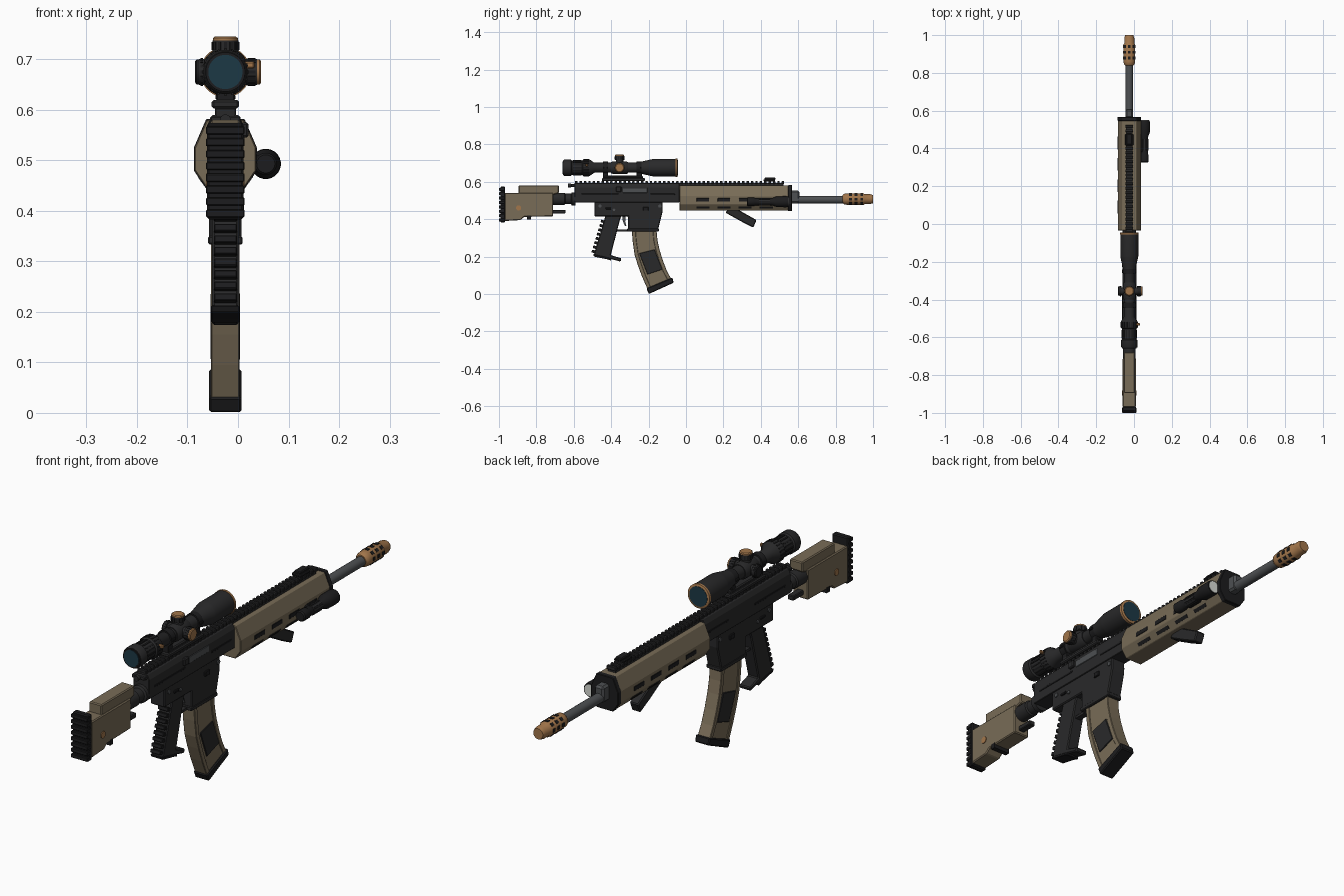
import bpy, bmesh, math
from mathutils import Matrix, Vector

if "Cube" in bpy.data.objects:
    bpy.data.objects.remove(bpy.data.objects["Cube"])

CX, BZ, SZ = -0.025, 0.504, 0.675      # centre plane, bore height, scope height

def mat(name, c):
    m = bpy.data.materials.new(name)
    m.diffuse_color = (*c, 1)
    m.use_nodes = True
    m.node_tree.nodes["Principled BSDF"].inputs["Base Color"].default_value = m.diffuse_color
    return m

DARK = mat("dark", (.022, .022, .023))
BLACK = mat("black", (.012, .012, .013))
TAN = mat("tan", (.19, .15, .095))
BRONZE = mat("bronze", (.36, .18, .07))
STEEL = mat("steel", (.075, .08, .085))
GLASS = mat("glass", (.012, .04, .06))
WHITE = mat("lamp", (.7, .72, .68))

def finish(name, bm, m, bevel=0, smooth=False):
    bmesh.ops.recalc_face_normals(bm, faces=bm.faces)
    me = bpy.data.meshes.new(name)
    bm.to_mesh(me)
    bm.free()
    ob = bpy.data.objects.new(name, me)
    bpy.context.collection.objects.link(ob)
    me.materials.append(m)
    if bevel:
        b = ob.modifiers.new("bevel", 'BEVEL')
        b.width, b.segments, b.limit_method = bevel, 1, 'ANGLE'
    if smooth:
        bpy.ops.object.select_all(action='DESELECT')
        ob.select_set(True)
        bpy.context.view_layer.objects.active = ob
        bpy.ops.object.shade_smooth_by_angle(angle=math.radians(35))
    return ob

def extrude(bm, pts, off):
    f = bm.faces.new([bm.verts.new(p) for p in pts])
    r = bmesh.ops.extrude_face_region(bm, geom=[f])
    vs = [v for v in r["geom"] if isinstance(v, bmesh.types.BMVert)]
    bmesh.ops.translate(bm, vec=off, verts=vs)

def side(name, pts, hw, m, bevel=.004, cx=CX):
    """Side (y, z) outline extruded across the width."""
    bm = bmesh.new()
    extrude(bm, [(cx - hw, y, z) for y, z in pts], (2 * hw, 0, 0))
    return finish(name, bm, m, bevel)

def section(name, pts, y0, y1, m, bevel=.002):
    """Half (x, z) cross-section mirrored and extruded along the barrel."""
    full = pts + [(-x, z) for x, z in reversed(pts)]
    bm = bmesh.new()
    extrude(bm, [(CX + x, y0, z) for x, z in full], (0, y1 - y0, 0))
    return finish(name, bm, m, bevel)

def boxes(name, items, m, bevel=0):
    """Boxes given as (x0, x1, y0, y1, z0, z1), optionally with a matrix."""
    bm = bmesh.new()
    for b in items:
        x0, x1, y0, y1, z0, z1 = b[:6]
        M = (Matrix.Translation(((x0 + x1) / 2, (y0 + y1) / 2, (z0 + z1) / 2))
             @ Matrix.Diagonal((x1 - x0, y1 - y0, z1 - z0, 1)))
        bmesh.ops.create_cube(bm, size=1, matrix=b[6] @ M if len(b) > 6 else M)
    return finish(name, bm, m, bevel)

def mid(hw, *r):
    return (CX - hw, CX + hw, *r)

def lathe(name, prof, m, org=(CX, 0, BZ), axis='y', n=24):
    """Turned part from (distance along axis, radius) pairs."""
    d = Vector({'x': (1, 0, 0), 'y': (0, 1, 0), 'z': (0, 0, 1)}[axis])
    u = Vector((0, 0, 1)) if axis != 'z' else Vector((1, 0, 0))
    w = d.cross(u)
    bm = bmesh.new()
    rings = [[bm.verts.new(Vector(org) + d * t + r * (u * math.cos(a) + w * math.sin(a)))
              for a in (2 * math.pi * (i + .5) / n for i in range(n))] for t, r in prof]
    for a, b in zip(rings, rings[1:]):
        for i in range(n):
            bm.faces.new((a[i], a[(i + 1) % n], b[(i + 1) % n], b[i]))
    bm.faces.new(rings[0])
    bm.faces.new(rings[-1])
    return finish(name, bm, m, 0, True)

def around(name, items, org, count, m):
    """Small boxes (radius0, radius1, half width, y0, y1) repeated around a y axis."""
    out = []
    for r0, r1, h, y0, y1 in items:
        for k in range(count):
            M = Matrix.Translation(org) @ Matrix.Rotation(2 * math.pi * k / count, 4, 'Y')
            out.append((-h, h, y0, y1, r0, r1, M))
    return boxes(name, out, m)

# Stock, cheek rest and butt pad
side("stock_body", [(-.97, .54), (-.71, .54), (-.71, .415), (-.865, .412), (-.885, .395), (-.97, .39)], .035, TAN)
side("cheek_rest", [(-.895, .53), (-.895, .58), (-.68, .58), (-.68, .54), (-.71, .53)], .029, TAN)
boxes("butt_pad", [mid(.036, -.992, -.967, .383, .574)], BLACK, .004)
boxes("butt_pad_ribs", [mid(.038, -1, -.972, .387 + .0235 * i, .403 + .0235 * i) for i in range(8)], BLACK, .002)
lathe("stock_bolt", [(-.038, .014), (.038, .014)], BRONZE, (CX, -.895, .46), 'x', 16)
boxes("stock_slot", [mid(.0365, -.85, -.83, .398, .42)], BLACK)
lathe("buffer_tube", [(-.72, .033), (-.65, .033), (-.645, .028), (-.615, .028), (-.61, .036), (-.59, .036)], DARK, (CX, 0, .508))
boxes("stock_latch", [mid(.014, -.72, -.645, .43, .45)], DARK, .003)

# Receiver
section("upper_receiver", [(.036, .49), (.036, .57), (.026, .59)], -.595, -.035, DARK)
side("lower_receiver", [(-.49, .5), (-.125, .5), (-.125, .44), (-.15, .34), (-.31, .34), (-.31, .415), (-.49, .415)], .032, DARK)
boxes("magwell_flare", [mid(.034, -.315, -.145, .333, .35)], DARK, .003)
boxes("ejection_port", [(CX + .03, CX + .038, -.34, -.205, .538, .57)], STEEL, .004)
boxes("receiver_ribs", [mid(.038, -.56, -.36, .528, .536), mid(.038, -.19, -.06, .528, .536)], BLACK, .001)
boxes("case_deflector", [(CX + .03, CX + .046, -.375, -.345, .545, .575)], DARK, .004)
for y, z, r in [(-.46, .47, .009), (-.14, .47, .009), (-.385, .45, .007)]:
    lathe("receiver_pin", [(-.036, r), (.036, r)], STEEL, (CX, y, z), 'x', 12)
boxes("selector_and_release", [mid(.038, -.43, -.4, .452, .462), mid(.038, -.23, -.2, .445, .465)], BLACK, .002)
lathe("charging_handle", [(-.63, .011), (-.615, .011), (-.615, .008), (-.59, .008)], DARK, (CX, 0, .58), n=12)
boxes("charging_latch", [mid(.03, -.615, -.595, .572, .588)], DARK, .003)

# Trigger, guard and grip
boxes("trigger_guard", [mid(.012, -.39, -.29, .334, .344)], DARK)
side("trigger", [(-.34, .42), (-.322, .42), (-.325, .385), (-.318, .362), (-.328, .365), (-.338, .39)], .006, STEEL, 0)
side("pistol_grip", [(-.43, .42), (-.345, .42), (-.355, .39), (-.402, .208), (-.345, .19), (-.35, .173),
                     (-.415, .19), (-.493, .208)], .026, DARK)
side("grip_cap", [(-.497, .213), (-.40, .19), (-.40, .178), (-.42, .185), (-.493, .2)], .028, BLACK, .002)
T = Matrix.Translation((CX, -.466, .31)) @ Matrix.Rotation(math.radians(-17), 4, 'X')
boxes("grip_ridges", [(-.023, .023, -.013, .016, -.095 + .024 * i, -.08 + .024 * i, T) for i in range(8)], BLACK, .002)

# Curved magazine
rear = [(-.29, .345), (-.285, .28), (-.275, .21), (-.258, .155), (-.236, .095), (-.205, .024)]
front = [(-.078, .078), (-.103, .125), (-.124, .18), (-.142, .238), (-.153, .29), (-.158, .345)]
side("magazine", rear + front, .025, TAN, .004)
for nm, edge, o in (("magazine_rear_rib", rear, .02), ("magazine_front_rib", front, -.02)):
    side(nm, edge + [(y + o, z + o * .2) for y, z in reversed(edge)], .028, TAN, .002)
side("magazine_panel", [(-.25, .217), (-.168, .238), (-.126, .131), (-.206, .104)], .029, DARK, .002)
side("magazine_base", [(-.212, .03), (-.198, 0), (-.066, .06), (-.073, .088)], .032, BLACK, .004)

# Handguard, front cap and slots
hg = [(.037, .445), (.061, .48), (.061, .525), (.037, .58)]
section("handguard", hg, -.035, .548, TAN)
section("handguard_cap", [(x * 1.02, BZ + (z - BZ) * 1.03) for x, z in hg], .546, .567, BLACK)
slots = [(y, y + .07) for y in (.055, .168, .281, .394)]
boxes("side_slots", [mid(.0625, a, b, .492, .514) for a, b in slots], BLACK, .003)
for s in (-1, 1):
    M = Matrix.Translation((CX + s * .049, 0, .5525)) @ Matrix.Rotation(s * math.radians(66.4), 4, 'Y')
    N = Matrix.Translation((CX + s * .049, 0, .4625)) @ Matrix.Rotation(s * math.radians(-55.6), 4, 'Y')
    boxes("lower_slots", [(-.007, .007, a, b, -.002, .002, N) for a, b in slots], BLACK)
boxes("top_rail", [mid(.018, -.595, .52, .575, .594)], DARK)
boxes("rail_teeth", [mid(.021, -.593 + .0235 * i, -.58 + .0235 * i, .588, .604) for i in range(48)], DARK, .002)
boxes("folded_front_sight", [mid(.022, .415, .475, .602, .613), mid(.015, .42, .478, .61, .622)], BLACK, .003)
side("angled_foregrip", [(.21, .435), (.225, .45), (.28, .45), (.377, .395), (.36, .355), (.3, .385)], .02, DARK)

# Barrel, gas block and muzzle brake
lathe("barrel", [(.5, .02), (.85, .02)], STEEL, n=20)
boxes("gas_block", [mid(.021, .56, .606, .485, .553)], STEEL, .008)
lathe("muzzle_brake", [(.838, .022), (.846, .029), (.86, .031), (.95, .031), (.956, .027), (.985, .027),
                       (1, .022)], BRONZE, (CX, 0, .507), n=16)
around("brake_ports", [(.02, .0325, .007, y, y + .015) for y in (.872, .902, .932)], (CX, 0, .507), 8, BLACK)

# Flashlight on the right side
L = (.055, 0, .493)
lathe("flashlight", [(.325, .018), (.33, .022), (.365, .022), (.37, .019), (.46, .019), (.485, .029),
                     (.535, .03), (.548, .028)], BLACK, L)
lathe("flashlight_lens", [(.54, .024), (.5495, .024)], WHITE, L)
boxes("flashlight_mount", [(.03, .055, .38, .45, .478, .51)], BLACK, .003)
around("flashlight_grooves", [(.016, .021, .003, .39, .45)], L, 10, DARK)

# Scope
S = (CX, 0, SZ)
lathe("scope_tube", [(-.655, .041), (-.65, .044), (-.615, .044), (-.61, .038), (-.555, .038), (-.55, .044),
                     (-.515, .044), (-.49, .027), (-.265, .027), (-.18, .046), (-.17, .048), (-.055, .048)], DARK, S, n=32)
around("eyepiece_knurl", [(.04, .0465, .003, -.547, -.518)], S, 20, BLACK)
around("eyepiece_flutes", [(.034, .041, .003, -.605, -.56)], S, 16, BLACK)
lathe("objective_ring", [(-.056, .05), (-.047, .05), (-.045, .047)], BRONZE, S, n=32)
lathe("objective_lens", [(-.05, .041), (-.044, .041)], GLASS, S, n=32)
lathe("eyepiece_rim", [(-.658, .039), (-.65, .041)], BLACK, S, n=32)
lathe("eyepiece_lens", [(-.66, .034), (-.65, .034)], GLASS, S, n=32)
boxes("zoom_lever", [(CX + .03, CX + .058, -.537, -.525, .682, .696)], BRONZE, .003)
# Turrets
P = (CX, -.355, SZ)
lathe("turret_housing", [(-.4, .03), (-.39, .034), (-.32, .034), (-.31, .03)], DARK, S)
for nm, ax, s, top in (("elevation", 'z', 1, .07), ("windage", 'x', 1, .071), ("focus", 'x', -1, .06)):
    lathe(nm + "_turret", [(0, .02), (s * .04, .02), (s * .041, .026), (s * (top - .008), .026)], DARK, P, ax)
    lathe(nm + "_cap", [(s * (top - .008), .025), (s * (top - .003), .025), (s * top, .021)],
          BLACK if nm == "focus" else BRONZE, P, ax)
    k = []
    for i in range(14):
        R = Matrix.Translation(P) @ Matrix.Rotation(0 if ax == 'z' else s * math.pi / 2, 4, 'Y')
        k.append((-.003, .003, .02, .0275, .044, top - .011, R @ Matrix.Rotation(i * math.tau / 14, 4, 'Z')))
    boxes(nm + "_knurl", k, BLACK)
# Mount
boxes("mount_base", [mid(.027, -.45, -.22, .603, .62), mid(.02, -.44, -.23, .618, .632)], DARK, .004)
for y in (-.43, -.25):
    lathe("mount_ring", [(y - .014, .033), (y + .014, .033)], BLACK, S)
    boxes("mount_post", [mid(.018, y - .014, y + .014, .615, .66), mid(.038, y - .01, y + .01, .67, .68)], BLACK, .002)
